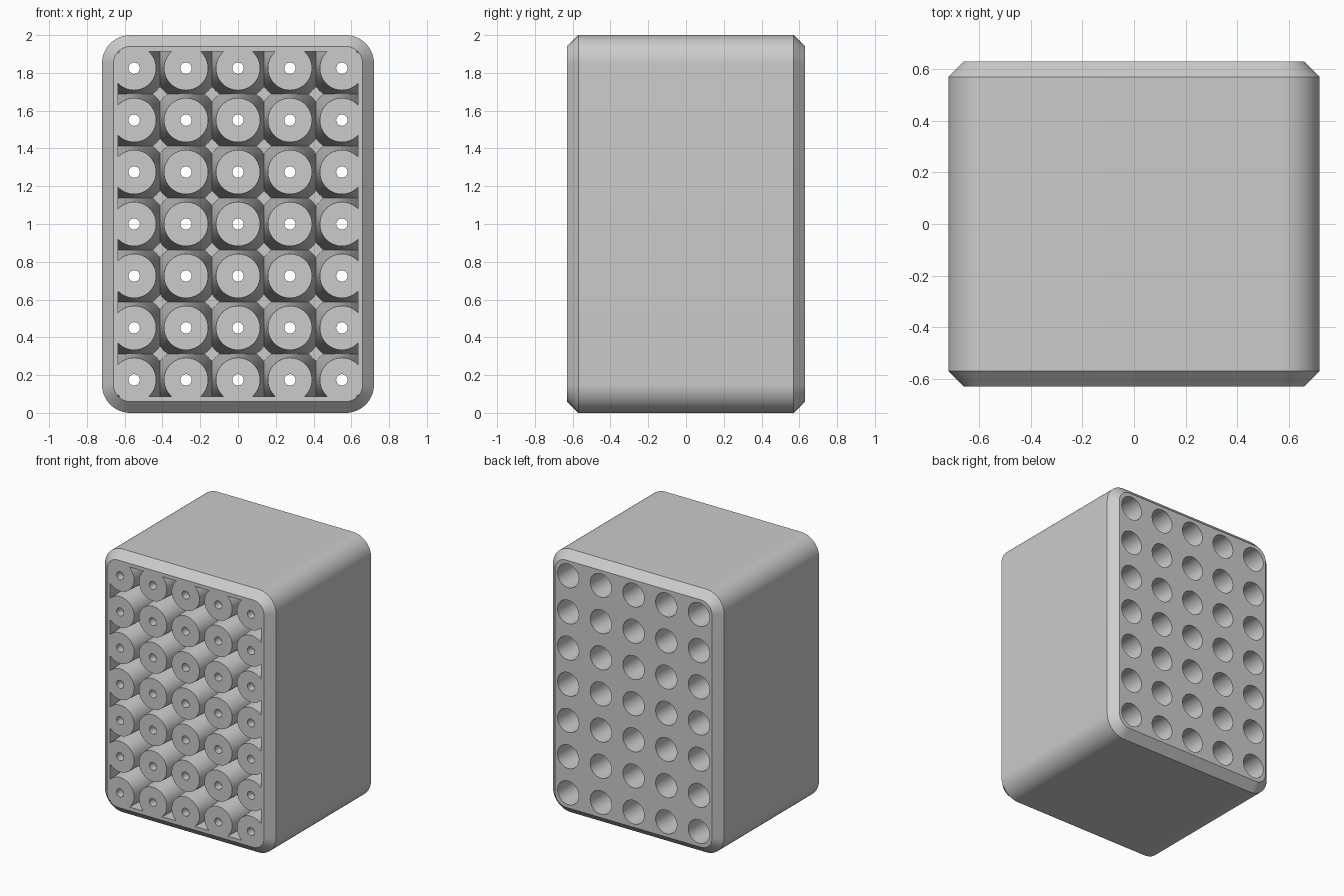
import bpy, bmesh, math

cube = bpy.data.objects.get("Cube")
if cube:
    bpy.data.objects.remove(cube, do_unlink=True)

HALF_X, HALF_Y, HEIGHT = 0.72, 0.63, 2.0
CHAMFER, CORNER = 0.06, 0.15
PITCH, COLS, ROWS = 0.275, 5, 7
FLOOR_Y = 0.5
TIP_R, BASE_R = 0.117, 0.168
SIDES = 48

grey = bpy.data.materials.new("plain grey")
grey.use_nodes = True
colour = (0.6, 0.6, 0.6, 1)
grey.diffuse_color = colour
grey.node_tree.nodes["Principled BSDF"].inputs["Base Color"].default_value = colour


def loft(bm, rings):
    """Skin a list of equal closed point rings and cap both ends."""
    loops = [[bm.verts.new(p) for p in ring] for ring in rings]
    n = len(loops[0])
    for a, b in zip(loops, loops[1:]):
        for i in range(n):
            j = (i + 1) % n
            bm.faces.new((a[i], a[j], b[j], b[i]))
    bm.faces.new(loops[0][::-1])
    bm.faces.new(loops[-1])


def make(name, bm):
    bmesh.ops.recalc_face_normals(bm, faces=bm.faces)
    mesh = bpy.data.meshes.new(name)
    bm.to_mesh(mesh)
    bm.free()
    mesh.materials.append(grey)
    obj = bpy.data.objects.new(name, mesh)
    bpy.context.collection.objects.link(obj)
    return obj


def rounded_ring(y, inset):
    """Rounded rectangle in the xz plane."""
    r = CORNER - inset
    cx, cz = HALF_X - CORNER, HEIGHT / 2 - CORNER
    pts = []
    for k, (sx, sz) in enumerate(((1, 1), (-1, 1), (-1, -1), (1, -1))):
        for s in range(17):
            a = math.pi / 2 * (k + s / 16)
            pts.append((sx * cx + r * math.cos(a), y,
                        HEIGHT / 2 + sz * cz + r * math.sin(a)))
    return pts


def turned_grid(name, profile):
    """A grid of turned shapes along y; profile holds (y, radius) pairs."""
    bm = bmesh.new()
    for col in range(COLS):
        for row in range(ROWS):
            x = (col - (COLS - 1) / 2) * PITCH
            z = HEIGHT / 2 + (row - (ROWS - 1) / 2) * PITCH
            loft(bm, [[(x + r * math.cos(2 * math.pi * i / SIDES), y,
                        z + r * math.sin(2 * math.pi * i / SIDES))
                       for i in range(SIDES)] for y, r in profile])
    return make(name, bm)


def cut(target, cutter):
    """Subtract the cutter from the target and drop the cutter."""
    mod = target.modifiers.new("cut", 'BOOLEAN')
    mod.operation, mod.solver, mod.object = 'DIFFERENCE', 'EXACT', cutter
    mod.use_self = True
    bpy.context.view_layer.objects.active = target
    bpy.ops.object.modifier_apply(modifier=mod.name)
    bpy.data.objects.remove(cutter, do_unlink=True)


# Block with rounded corners and chamfered front and back rims
bm = bmesh.new()
loft(bm, [rounded_ring(y, inset) for y, inset in (
    (-HALF_Y, CHAMFER), (-HALF_Y + CHAMFER, 0),
    (HALF_Y - CHAMFER, 0), (HALF_Y, CHAMFER))])
block = make("block", bm)

# Front cavity: a box that leaves tapered posts standing
slope = (BASE_R - TIP_R) / (FLOOR_Y + HALF_Y)
posts = turned_grid("posts", [(y, TIP_R + slope * (y + HALF_Y))
                              for y in (-0.8, FLOOR_Y + 0.1)])
bm = bmesh.new()
x, low, high = 0.635, 0.088, 1.912
loft(bm, [[(-x, y, low), (x, y, low), (x, y, high), (-x, y, high)]
          for y in (-0.7, FLOOR_Y)])
cavity = make("cavity", bm)
cut(cavity, posts)
cut(block, cavity)

# Wide bores from the back ending in small holes through the post tips
bores = turned_grid("bores", [(-0.7, 0.03), (-0.57, 0.03),
                              (-0.57, 0.08), (0.7, 0.09)])
cut(block, bores)

# Smooth rounded walls, keep rims sharp
bpy.ops.object.select_all(action='DESELECT')
block.select_set(True)
bpy.context.view_layer.objects.active = block
bpy.ops.object.shade_smooth_by_angle(angle=math.radians(30))
